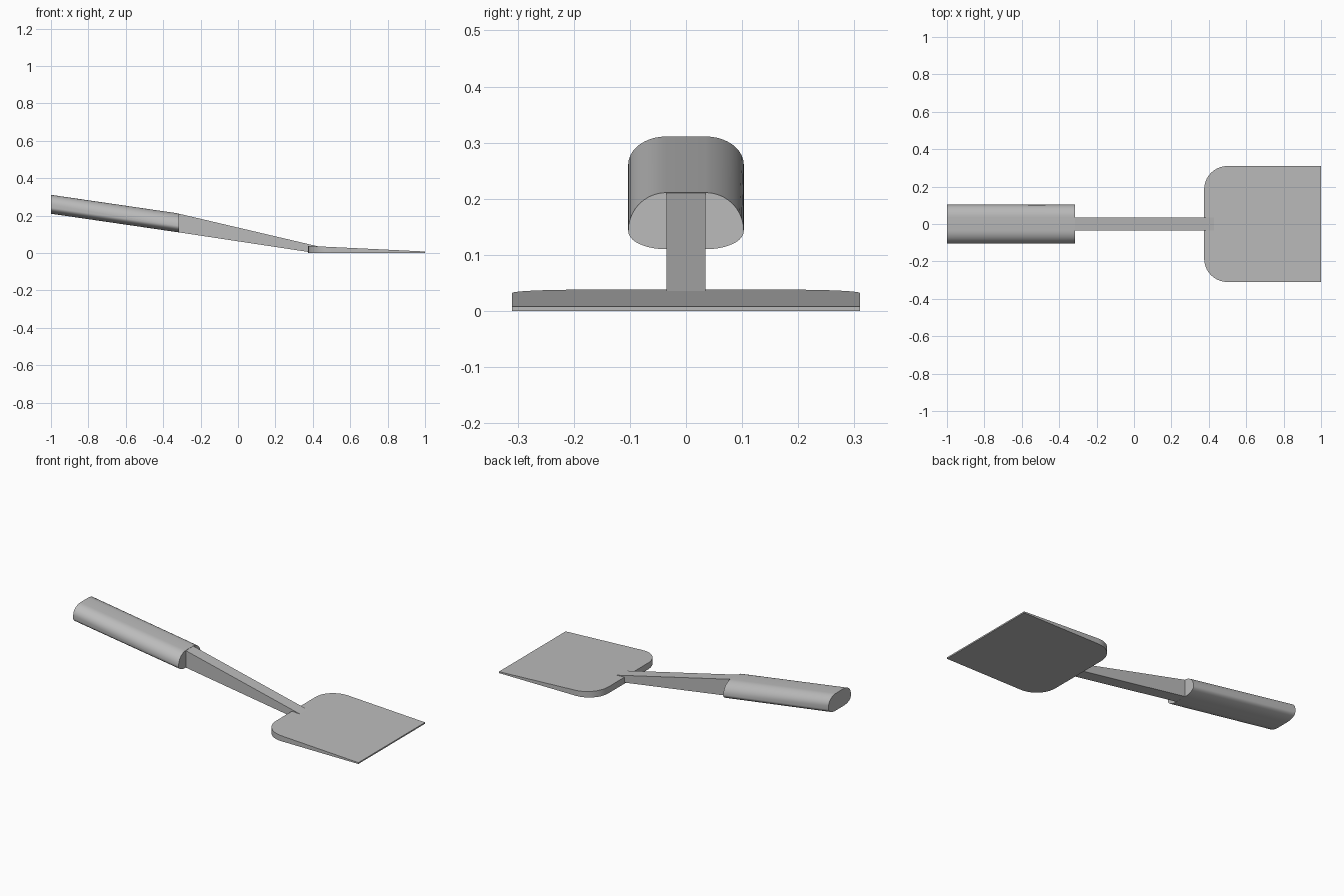
import bpy, bmesh, math

cube = bpy.data.objects.get("Cube")
if cube:
    bpy.data.objects.remove(cube, do_unlink=True)

grey = bpy.data.materials.new("plain grey")
grey.use_nodes = True
grey.diffuse_color = (0.5, 0.5, 0.5, 1)
grey.node_tree.nodes["Principled BSDF"].inputs["Base Color"].default_value = (0.5, 0.5, 0.5, 1)


def loft(name, ring_a, ring_b):
    """Solid skinned between two rings with the same number of points."""
    bm = bmesh.new()
    a = [bm.verts.new(p) for p in ring_a]
    b = [bm.verts.new(p) for p in ring_b]
    bm.faces.new(a)
    bm.faces.new(b)
    for i in range(len(a)):
        j = (i + 1) % len(a)
        bm.faces.new((a[i], a[j], b[j], b[i]))
    bmesh.ops.recalc_face_normals(bm, faces=bm.faces)
    mesh = bpy.data.meshes.new(name)
    bm.to_mesh(mesh)
    bm.free()
    mesh.materials.append(grey)
    obj = bpy.data.objects.new(name, mesh)
    bpy.context.collection.objects.link(obj)
    bpy.ops.object.select_all(action='DESELECT')
    bpy.context.view_layer.objects.active = obj
    obj.select_set(True)
    bpy.ops.object.shade_smooth_by_angle(angle=math.radians(35))
    return obj


def arc(cx, cy, rx, ry, start, steps=10):
    """Quarter ellipse, counter-clockwise from the start angle in degrees."""
    angles = [math.radians(start + 90 * i / steps) for i in range(steps + 1)]
    return [(cx + rx * math.cos(t), cy + ry * math.sin(t)) for t in angles]


def grip_section(x, z, shoulder):
    """Flat-topped oval; shoulder is the height of the upper rounding."""
    flat, r, height, lower = 0.035, 0.068, 0.101, 0.032
    half = arc(flat, lower, r, lower, -90)
    half += arc(flat, height - shoulder, r, shoulder, 0)
    full = half + [(-y, h) for y, h in reversed(half)]
    return [(x, y, z + h) for y, h in full]


# Handle grip, squarer at the rear end
loft("handle_grip", grip_section(-1, 0.21, 0.05), grip_section(-0.315, 0.11, 0.068))

# Tapered neck reaching into the blade
NECK = 0.035
neck_side = [(-0.32, 0.111), (-0.32, 0.211), (0.43, 0.035), (0.40, 0.002)]
loft("neck", [(x, -NECK, z) for x, z in neck_side], [(x, NECK, z) for x, z in neck_side])

# Wedge blade with two rounded rear corners
BACK, HALF, R = 0.375, 0.31, 0.125
outline = arc(BACK + R, HALF - R, R, R, 90) + arc(BACK + R, R - HALF, R, R, 180)
outline += [(1, -HALF), (1, HALF)]


def blade_top(x):
    return 0.038 - 0.030 * (x - BACK) / (1 - BACK)


loft("blade", [(x, y, 0) for x, y in outline], [(x, y, blade_top(x)) for x, y in outline])
